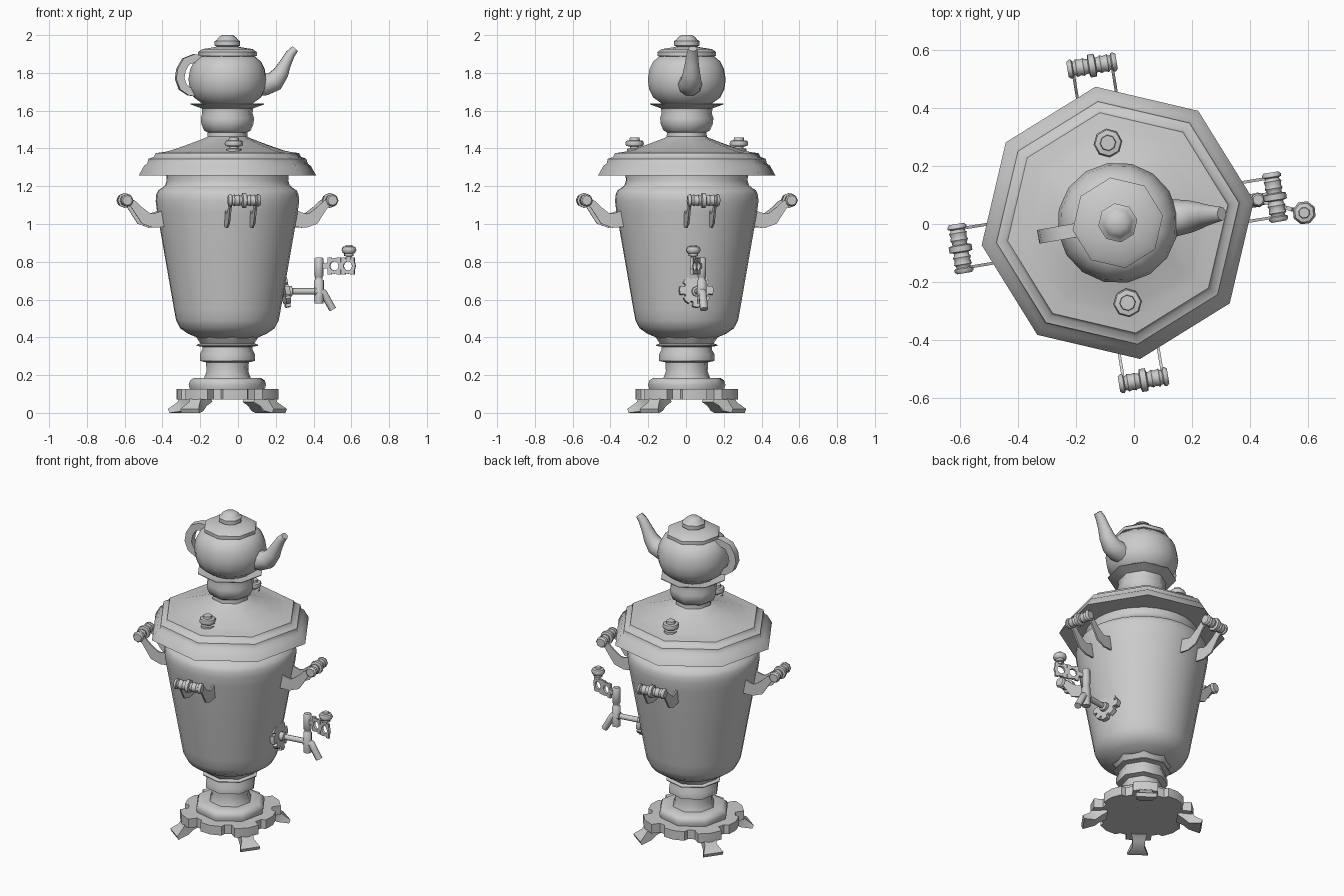
import bpy, bmesh
from math import sin, cos, pi, radians, sqrt, hypot
from mathutils import Matrix, Vector

AXIS = Matrix.Translation((-0.056, 0.004, 0))   # vertical axis of the vessel
TURN = 9.3                                      # whole object is turned slightly


def T(x, y, z):
    return Matrix.Translation((x, y, z))


def R(deg, axis='Z'):
    return Matrix.Rotation(radians(deg), 4, axis)


def skin(name, rings, mat, close=False):
    """Bridge a list of equal point rings into a solid."""
    bm = bmesh.new()
    vs = [[bm.verts.new(mat @ Vector(p)) for p in ring] for ring in rings]
    n = len(vs[0])
    pairs = list(zip(vs, vs[1:])) + ([(vs[-1], vs[0])] if close else [])
    for a, b in pairs:
        for i in range(n):
            j = (i + 1) % n
            bm.faces.new((a[i], a[j], b[j], b[i]))
    if not close:
        bm.faces.new(vs[0])
        bm.faces.new(vs[-1])
    bmesh.ops.recalc_face_normals(bm, faces=bm.faces)
    me = bpy.data.meshes.new(name)
    bm.to_mesh(me)
    bm.free()
    ob = bpy.data.objects.new(name, me)
    bpy.context.collection.objects.link(ob)
    return ob


def lathe(name, prof, n, mat, close=False):
    """Revolve (radius, height) points around local z."""
    rings = [[(r * cos(2 * pi * i / n), r * sin(2 * pi * i / n), z) for i in range(n)]
             for r, z in prof]
    return skin(name, rings, mat, close)


def tube(name, path, n, mat):
    """Sweep a section along (x, z, in-plane half size, sideways half size)."""
    rings = []
    for k, (x, z, a, b) in enumerate(path):
        p, q = path[max(k - 1, 0)], path[min(k + 1, len(path) - 1)]
        tx, tz = q[0] - p[0], q[1] - p[1]
        l = hypot(tx, tz)
        s = sqrt(2) if n == 4 else 1
        ring = []
        for i in range(n):
            t = 2 * pi * (i + 0.5) / n
            u, v = a * s * cos(t), b * s * sin(t)
            ring.append((x - tz / l * u, v, z + tx / l * u))
        rings.append(ring)
    return skin(name, rings, mat)


def lobed_plate(name, radii, notch, z0, z1, mat):
    """Flat plate with a lobed rim, one lobe per radius."""
    step = 360 / len(radii)
    pts = []
    for k, r in enumerate(radii):
        for f, rr in ((-.32, r), (0, r * 1.02), (.32, r), (.39, notch), (.61, notch)):
            t = radians((k + f) * step)
            pts.append((rr * cos(t), rr * sin(t)))
    return skin(name, [[(x, y, z) for x, y in pts] for z in (z0, z1)], mat)


BASE = AXIS @ R(TURN)

# Vessel body
lathe("body", [(.15, .395), (.175, .405), (.21, .42), (.25, .448), (.272, .49), (.283, .55),
               (.33, .82), (.372, 1.06), (.38, 1.12), (.377, 1.155), (.367, 1.178), (.345, 1.192),
               (.33, 1.205), (.322, 1.23), (.325, 1.265)], 32, BASE)

# Foot: collar, stem and cushion
lathe("foot_stem", [(.17, .405), (.16, .39), (.145, .368), (.165, .36), (.165, .355), (.135, .35),
                    (.135, .335), (.148, .31), (.148, .275), (.115, .268), (.112, .22),
                    (.125, .185), (.18, .185), (.2, .172), (.208, .15), (.2, .12)], 8, BASE)
lobed_plate("base_plate", [.265, .29] * 4, .24, .07, .127, BASE)
for k in range(4):
    leg = tube("leg", [(.225, .09, .04, .045), (.262, .06, .033, .036), (.285, .033, .028, .036),
                       (.34, .01, .012, .06)], 4, BASE @ R(45 + 90 * k))
    for v in leg.data.vertices:          # keep the toes flat on the floor
        v.co.z = max(v.co.z, 0) if v.co.z > .006 else 0

# Octagonal lid with stepped rim
lathe("lid", [(.31, 1.262), (.476, 1.257), (.447, 1.308), (.43, 1.32), (.424, 1.345), (.395, 1.355),
              (.385, 1.375), (.335, 1.382), (.3, 1.39), (.2, 1.425), (.12, 1.455), (.108, 1.462),
              (.106, 1.49)], 8, BASE)

# Chimney and flared teapot rest
lathe("chimney", [(.1, 1.45), (.106, 1.485), (.125, 1.495), (.14, 1.53), (.143, 1.56), (.135, 1.585),
                  (.138, 1.612), (.197, 1.633), (.197, 1.637), (.12, 1.625)], 8, BASE)

# Steam vent knobs on the lid
for s in (97, 277):
    lathe("vent_knob", [(.04, 1.37), (.04, 1.398), (.024, 1.4), (.024, 1.41), (.045, 1.413),
                        (.05, 1.425), (.045, 1.44), (.028, 1.443), (.026, 1.457)], 8,
          AXIS @ R(s) @ T(.278, 0, 0))

# Teapot: pot, lid, spout, handle
lathe("teapot", [(.12, 1.625), (.145, 1.645), (.18, 1.67), (.202, 1.715), (.209, 1.765), (.2, 1.82),
                 (.18, 1.86), (.15, 1.885), (.12, 1.895)], 16, BASE)
lathe("teapot_lid", [(.14, 1.885), (.158, 1.89), (.158, 1.91), (.135, 1.926), (.075, 1.935),
                     (.055, 1.94), (.068, 1.944), (.068, 1.968), (.055, 1.976), (.05, 1.985),
                     (.03, 2.0)], 8, BASE)
tube("teapot_spout", [(.14, 1.735, .06, .064), (.2, 1.738, .06, .064), (.25, 1.755, .055, .056),
                      (.284, 1.8, .043, .046), (.308, 1.85, .032, .037), (.335, 1.9, .026, .03),
                      (.36, 1.928, .02, .024)], 10, AXIS @ R(5))
tube("teapot_handle", [(.12, 1.868, .022, .024), (.18, 1.877, .022, .024), (.225, 1.86, .022, .024),
                       (.25, 1.815, .022, .024), (.257, 1.77, .022, .024), (.24, 1.725, .022, .024),
                       (.205, 1.7, .02, .024), (.17, 1.695, .02, .024)], 4, AXIS @ R(190))

# Four carrying handles: turned bar on two curved arms
half = [(.026, .086), (.033, .078), (.033, .07), (.025, .066), (.025, .06), (.031, .055), (.027, .04),
        (.031, .03), (.026, .022), (.026, .014), (.04, .01)]
bar = [(r, -z) for r, z in half] + [(r, z) for r, z in reversed(half)]
for k in range(4):
    H = BASE @ R(90 * k)
    lathe("handle_bar", bar, 8, H @ T(.55, 0, 1.125) @ R(90, 'X'))
    for y in (-.068, .068):
        tube("handle_arm", [(.34, 1.03, .045, .005), (.41, 1.017, .037, .005),
                            (.45, 1.03, .035, .005), (.49, 1.075, .024, .005),
                            (.515, 1.105, .02, .005), (.55, 1.125, .018, .005)], 4, H @ T(0, y, 0))

# Tap: rosette, pipe, valve, nozzle
lobed_plate("tap_rosette", [.09, .082] * 4, .066, -.012, .014,
            BASE @ T(.308, 0, .648) @ R(80, 'Y'))
lathe("tap_pipe", [(.028, .27), (.028, .345), (.017, .35), (.017, .465), (.024, .467), (.024, .49)],
      8, BASE @ T(0, 0, .643) @ R(90, 'Y'))
lathe("tap_valve", [(.024, .578), (.026, .6), (.026, .7), (.02, .705), (.02, .72), (.024, .725),
                    (.024, .815), (.018, .822)], 8, BASE @ T(.491, 0, 0))
tube("tap_nozzle", [(.48, .645, .022, .022), (.515, .635, .022, .022), (.535, .6, .02, .022),
                    (.565, .548, .02, .022)], 8, BASE)

# Pierced key plate with a knob on top
KEY = BASE @ T(.491, 0, .778) @ R(-25)
tube("key_link", [(0, 0, .014, .008), (.06, 0, .014, .008)], 4, KEY)
for x in (.085, .16):
    lathe("key_ring", [(.024, -.007), (.042, -.007), (.042, .007), (.024, .007)], 12,
          KEY @ T(x, 0, 0) @ R(90, 'X'), close=True)
    for s in (-1, 1):
        tube("key_point", [(x + s * .025, -.045, .011, .007), (x + s * .025, -.02, .011, .007)],
             4, KEY)
        tube("key_point", [(x + s * .025, .02, .011, .007), (x + s * .025, .045, .011, .007)],
             4, KEY)
lathe("key_knob", [(.014, .035), (.014, .05), (.026, .053), (.026, .065), (.034, .069), (.041, .085),
                   (.034, .101), (.02, .104), (.018, .112)], 8, KEY @ T(.165, 0, 0))

# Smooth shading with crisp edges
bpy.ops.object.select_all(action='SELECT')
bpy.context.view_layer.objects.active = bpy.context.selected_objects[0]
bpy.ops.object.shade_smooth_by_angle(angle=radians(48))
